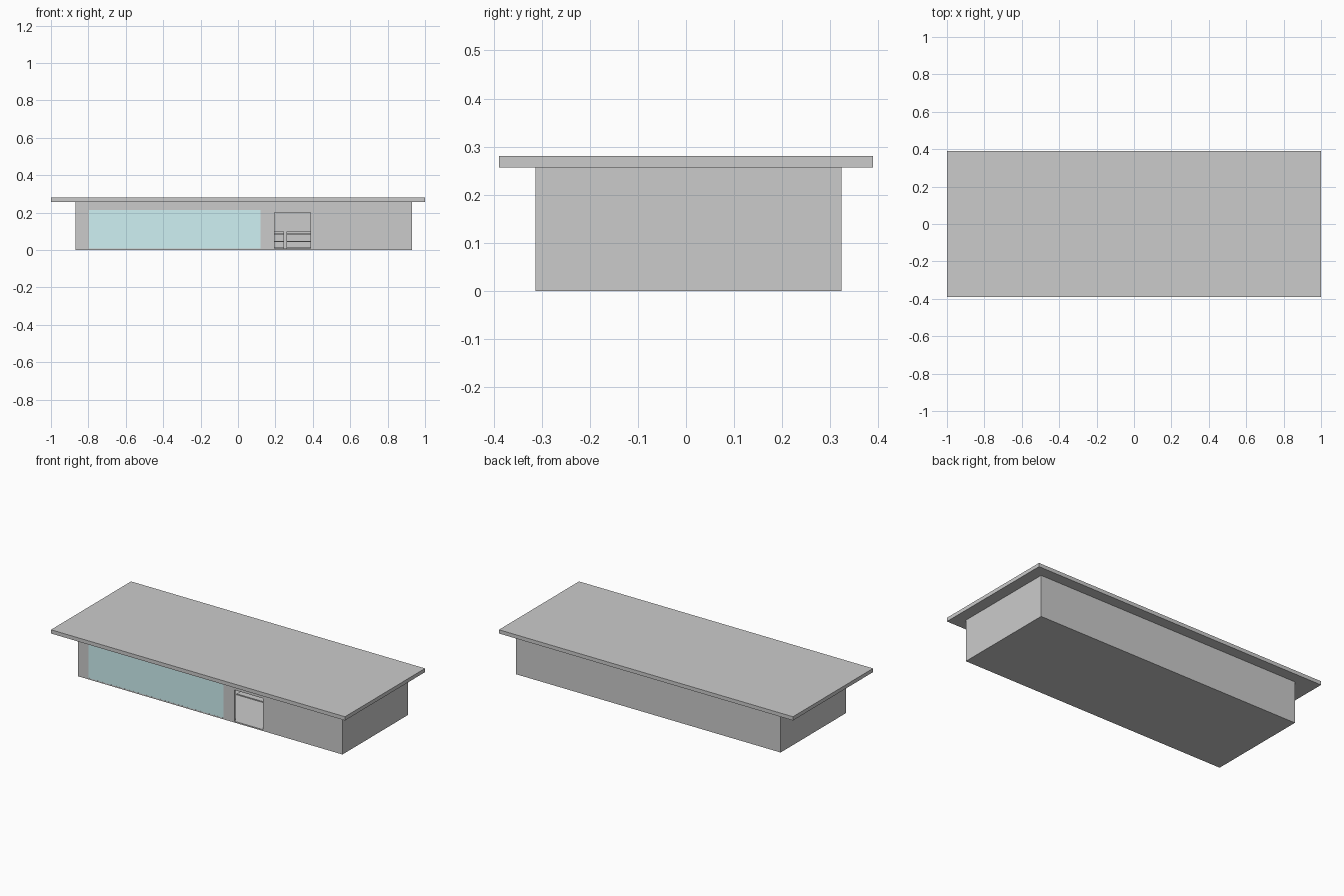
import bpy
import bmesh
from mathutils import Matrix, Vector

if "Cube" in bpy.data.objects:
    bpy.data.objects.remove(bpy.data.objects["Cube"])


def box(name, x, y, z, color=None):
    """Box spanning the given (min, max) ranges."""
    bm = bmesh.new()
    size = [r[1] - r[0] for r in (x, y, z)]
    mid = Vector([(r[0] + r[1]) / 2 for r in (x, y, z)])
    bmesh.ops.create_cube(bm, size=1, matrix=Matrix.Translation(mid) @ Matrix.Diagonal((*size, 1)))
    mesh = bpy.data.meshes.new(name)
    bm.to_mesh(mesh)
    bm.free()
    obj = bpy.data.objects.new(name, mesh)
    bpy.context.collection.objects.link(obj)
    if color:
        mat = bpy.data.materials.get(name) or bpy.data.materials.new(name)
        mat.diffuse_color = color
        mat.use_nodes = True
        mat.node_tree.nodes["Principled BSDF"].inputs["Base Color"].default_value = mat.diffuse_color
        mesh.materials.append(mat)
    return obj


def cut(target, cutter):
    """Subtract the cutter, apply the result and remove the cutter."""
    mod = target.modifiers.new("cut", 'BOOLEAN')
    mod.operation = 'DIFFERENCE'
    mod.solver = 'EXACT'
    mod.object = cutter
    cutter.hide_render = True
    bpy.context.view_layer.objects.active = target
    bpy.ops.object.modifier_apply(modifier=mod.name)
    bpy.data.objects.remove(cutter)


X0, X1, Y0, Y1 = -0.87, 0.93, -0.313, 0.323
FLOOR, TOP, T = 0.008, 0.257, 0.01

# hollow building with a window opening and a doorway in the front wall
shell = box("building_shell", (X0, X1), (Y0, Y1), (0, TOP))
cut(shell, box("room_cutter", (X0 + T, X1 - T), (Y0 + T, Y1 - T), (FLOOR, TOP + 0.1)))
cut(shell, box("door_cutter", (0.195, 0.388), (Y0 - 0.1, Y0 + 0.05), (FLOOR, 0.2)))
cut(shell, box("window_cutter", (-0.797, 0.12), (Y0 - 0.1, Y0 + 0.05), (FLOOR, 0.213)))

# shop window
box("window_glass", (-0.797, 0.12), (Y0 + 0.0005, Y0 + 0.006), (FLOOR, 0.213), (0.62, 0.88, 0.9, 1))

# overhanging flat roof
box("roof", (-1, 1), (-0.389, 0.389), (TOP, 0.28))

# row of stepped display shelves inside
GREY = (0.7, 0.7, 0.7, 1)
for i in range(-1, 2):
    x = (0.26 + 0.255 * i, 0.50 + 0.255 * i)
    box("shelf_back", x, (0.03, 0.036), (FLOOR, 0.1), GREY)
    box("shelf_base", x, (-0.02, 0.03), (FLOOR, 0.014), GREY)
    for z in (0.043, 0.083):
        box("shelf_board", x, (-0.01, 0.03), (z, z + 0.005), GREY)
